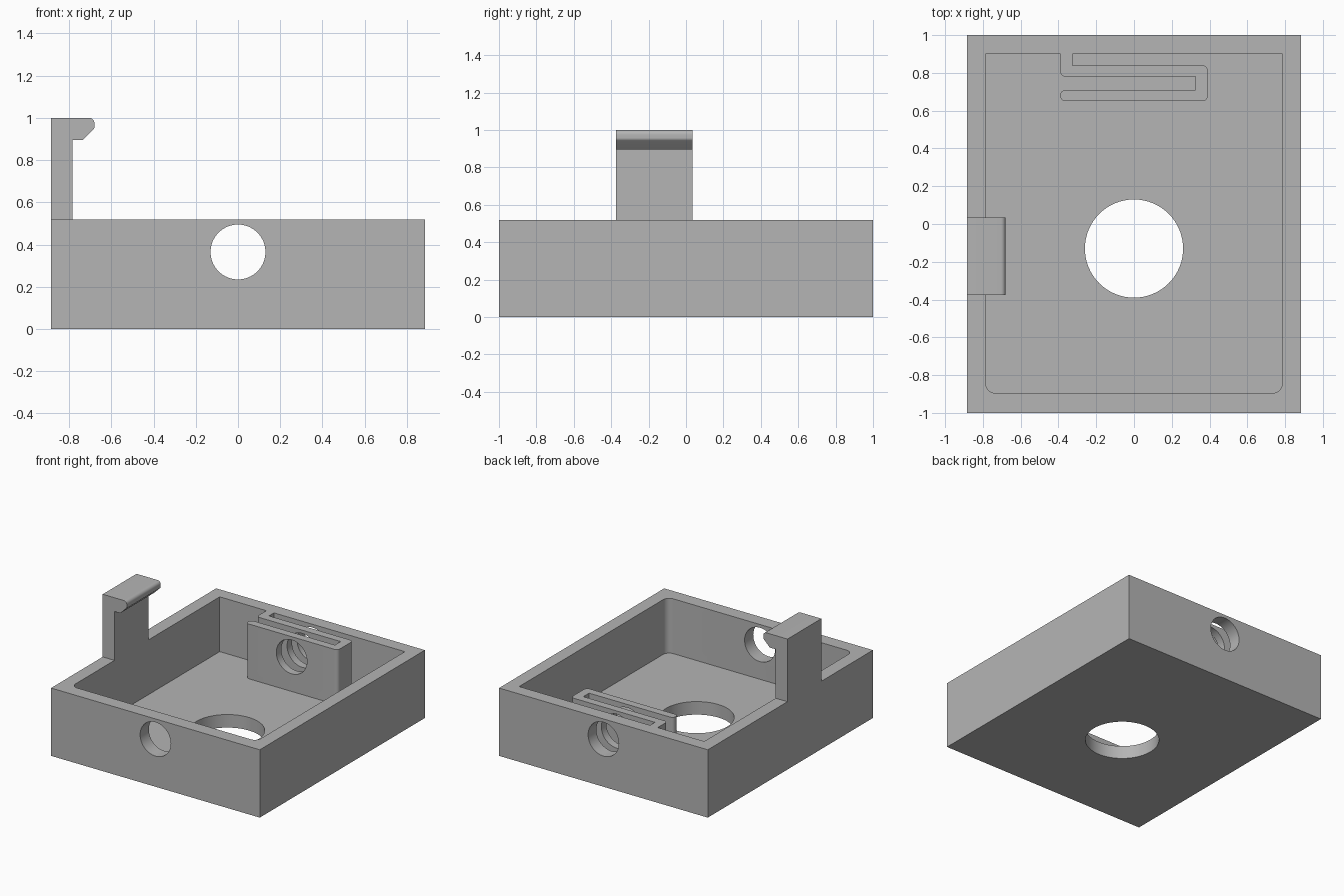
import bpy, bmesh, math
from mathutils import Vector, Matrix

cube = bpy.data.objects.get("Cube")
if cube:
    bpy.data.objects.remove(cube, do_unlink=True)

grey = bpy.data.materials.new("grey plastic")
grey.use_nodes = True
colour = (0.46, 0.46, 0.46, 1)
grey.diffuse_color = colour
grey.node_tree.nodes["Principled BSDF"].inputs["Base Color"].default_value = colour


def rounded(corners, steps=6):
    """Outline from (u, v, radius) corners, each rounded by an arc."""
    pts = []
    for i, (u, v, r) in enumerate(corners):
        p = Vector((u, v))
        if r == 0:
            pts.append(p)
            continue
        a = (Vector(corners[i - 1][:2]) - p).normalized()
        b = (Vector(corners[(i + 1) % len(corners)][:2]) - p).normalized()
        half = a.angle(b) / 2
        centre = p + (a + b).normalized() * r / math.sin(half)
        start = p + a * r / math.tan(half) - centre
        end = p + b * r / math.tan(half) - centre
        sweep = start.angle(end)
        for k in range(steps + 1):
            t = k / steps
            pts.append(centre + (start * math.sin((1 - t) * sweep)
                                 + end * math.sin(t * sweep)) / math.sin(sweep))
    return pts


def finish(name, bm):
    bmesh.ops.recalc_face_normals(bm, faces=bm.faces)
    mesh = bpy.data.meshes.new(name)
    bm.to_mesh(mesh)
    bm.free()
    mesh.materials.append(grey)
    obj = bpy.data.objects.new(name, mesh)
    bpy.context.collection.objects.link(obj)
    return obj


def prism(name, outline, place, depth):
    """Extrude a 2D outline; place maps (u, v) to a 3D point."""
    bm = bmesh.new()
    face = bm.faces.new([bm.verts.new(place(p)) for p in outline])
    new = bmesh.ops.extrude_face_region(bm, geom=[face])["geom"]
    bmesh.ops.translate(bm, vec=depth,
                        verts=[g for g in new if isinstance(g, bmesh.types.BMVert)])
    return finish(name, bm)


def cylinder(name, radius, length, matrix):
    bm = bmesh.new()
    bmesh.ops.create_cone(bm, cap_ends=True, segments=64, radius1=radius,
                          radius2=radius, depth=length, matrix=matrix)
    return finish(name, bm)


def cut(obj, cutter):
    mod = obj.modifiers.new("cut", 'BOOLEAN')
    mod.operation, mod.solver, mod.object = 'DIFFERENCE', 'EXACT', cutter
    bpy.context.view_layer.update()
    graph = bpy.context.evaluated_depsgraph_get()
    mesh = bpy.data.meshes.new_from_object(obj.evaluated_get(graph))
    obj.modifiers.clear()
    obj.data = mesh
    bpy.data.objects.remove(cutter, do_unlink=True)


W, D, H, FLOOR = 0.885, 1.0, 0.52, 0.1
IN, BACK = 0.785, 0.9

# Solid tray block
tray = prism("tray", [Vector((x, y)) for x, y in ((-W, -D), (W, -D), (W, D), (-W, D))],
             lambda p: (p.x, p.y, 0), (0, 0, H))

# Cavity, whose outline leaves the folded spring standing at the back wall
S, T, r = 0.39, 0.325, 0.028
cavity = rounded([
    (-IN, -0.895, 0.05), (IN, -0.895, 0.05), (IN, BACK, 0),
    (-T, BACK, 0), (-T, 0.84, 0), (S, 0.84, r), (S, 0.65, r),
    (-S, 0.65, r), (-S, 0.71, r), (T, 0.71, 0), (T, 0.78, 0),
    (-S, 0.78, r), (-S, BACK, 0), (-IN, BACK, 0)])
cut(tray, prism("cavity_cutter", cavity, lambda p: (p.x, p.y, FLOOR), (0, 0, 1)))

# Round hole in the floor and a bore through walls and spring
cut(tray, cylinder("floor_cutter", 0.26, 0.5, Matrix.Translation((0, -0.13, 0))))
cut(tray, cylinder("bore_cutter", 0.13, 3, Matrix.Translation((0, 0, 0.365))
                   @ Matrix.Rotation(math.pi / 2, 4, 'X')))

# Snap hook rising from the right wall
hook_profile = rounded([
    (-W, H, 0), (-IN, H, 0), (-IN, 0.895, 0), (-0.735, 0.895, 0),
    (-0.68, 0.95, 0.02), (-0.68, 1.0, 0.025), (-W, 1.0, 0)])
hook = prism("snap_hook", hook_profile, lambda p: (p.x, -0.375, p.y), (0, 0.41, 0))

# Smooth the round parts, keep edges sharp
bpy.ops.object.select_all(action='DESELECT')
for obj in (tray, hook):
    obj.select_set(True)
bpy.context.view_layer.objects.active = tray
bpy.ops.object.shade_smooth_by_angle(angle=math.radians(30))
